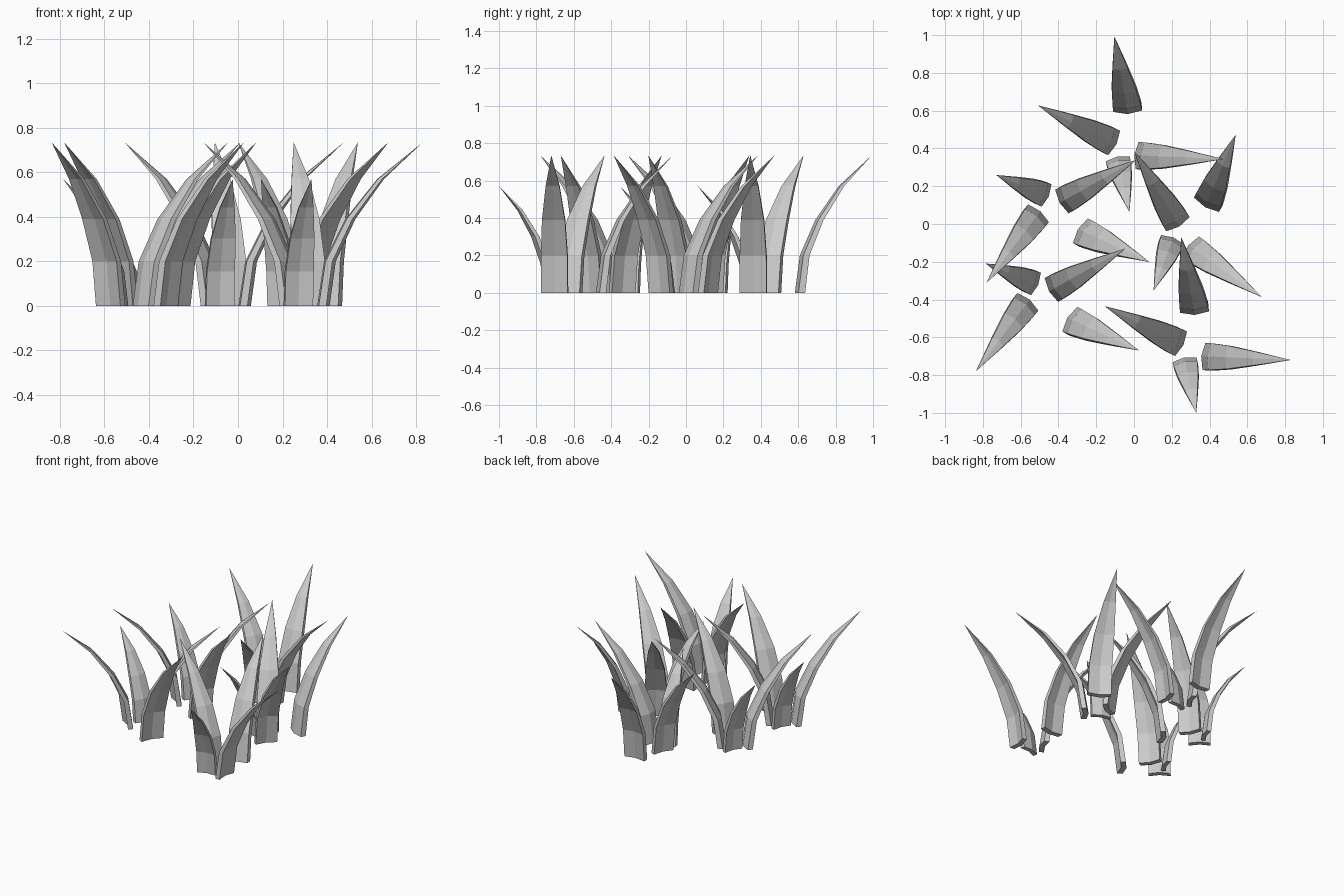
import bpy, bmesh
from math import radians, cos, sin
from mathutils import Vector, Matrix

if "Cube" in bpy.data.objects:
    bpy.data.objects.remove(bpy.data.objects["Cube"])

# Rings up a blade: height, fraction of lean, width, thickness
RINGS = [(0.0, 0.0, 0.152, 0.036), (0.2, 0.065, 0.150, 0.033),
         (0.39, 0.27, 0.130, 0.028), (0.57, 0.575, 0.078, 0.020)]
HEIGHT = 0.735

# Blades of one tuft: base point, tip point, facing angle, width and height scale
BLADES = [((0.066, -0.146), (0.516, -0.164), -6, 0.95, 1.0),
          ((-0.074, -0.074), (-0.469, 0.121), 154, 0.95, 1.0),
          ((0.006, 0.100), (-0.064, 0.486), 93, 1.0, 1.0),
          ((-0.044, -0.172), (0.016, -0.444), 281, 0.85, 0.775)]

# Tufts: centre and turn
TUFTS = [((0.314, -0.556), 0), ((-0.04, 0.5075), 0),
         ((-0.41, -0.4475), -124.5), ((-0.354, 0.021), -124.5),
         ((0.33, 0.03), -32.7)]


def add_blade(bm, base, tip, angle, wide, tall):
    base, tip = Vector((*base, 0)), Vector((*tip, 0))
    a = radians(angle)
    fwd = Vector((cos(a), sin(a), 0))
    side = Vector((-sin(a), cos(a), 0))
    loops = []
    for z, lean, w, t in RINGS:
        c = base.lerp(tip, lean) + Vector((0, 0, z * tall))
        w, t = w * wide, t * wide
        # shallow V section, creased down the middle
        sec = [(-w / 2, t / 2), (0, t / 2 - w * 0.1), (w / 2, t / 2),
               (w / 2, -t / 2), (0, -t / 2 - w * 0.1), (-w / 2, -t / 2)]
        loops.append([bm.verts.new(c + side * s + fwd * (f + w * 0.05)) for s, f in sec])
    for lo, hi in zip(loops, loops[1:]):
        for i in range(6):
            j = (i + 1) % 6
            bm.faces.new((lo[i], lo[j], hi[j], hi[i]))
    point = bm.verts.new(tip + Vector((0, 0, HEIGHT * tall)))
    for i in range(6):
        bm.faces.new((loops[-1][i], loops[-1][(i + 1) % 6], point))
    # bottom cap
    b = loops[0]
    bm.faces.new((b[0], b[1], b[4], b[5]))
    bm.faces.new((b[1], b[2], b[3], b[4]))


# One shared tuft mesh
mesh = bpy.data.meshes.new("grass_tuft")
bm = bmesh.new()
for blade in BLADES:
    add_blade(bm, *blade)
bmesh.ops.recalc_face_normals(bm, faces=bm.faces)
bm.to_mesh(mesh)
bm.free()

# Scatter the tufts
for n, ((x, y), turn) in enumerate(TUFTS):
    ob = bpy.data.objects.new(f"grass_tuft_{n + 1}", mesh)
    ob.matrix_world = Matrix.Translation((x, y, 0)) @ Matrix.Rotation(radians(turn), 4, 'Z')
    bpy.context.collection.objects.link(ob)
